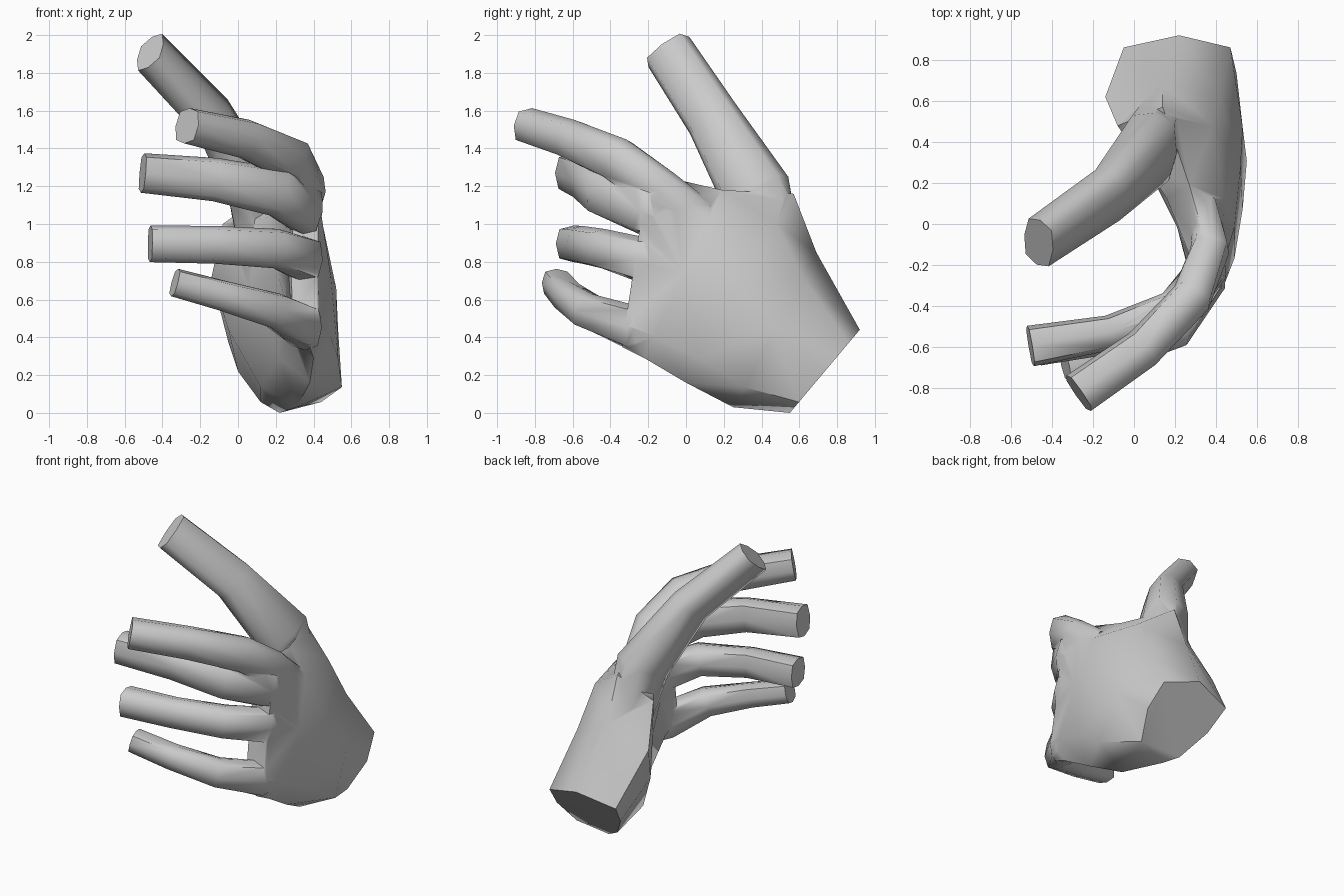
import bpy, bmesh, math
from mathutils import Vector

if "Cube" in bpy.data.objects:
    bpy.data.objects.remove(bpy.data.objects["Cube"])


def loft(name, rings):
    """Skin a list of equal-sized rings and cap both ends."""
    bm = bmesh.new()
    vs = [[bm.verts.new(p) for p in r] for r in rings]
    n = len(rings[0])
    for a, b in zip(vs, vs[1:]):
        for i in range(n):
            j = (i + 1) % n
            bm.faces.new((a[i], a[j], b[j], b[i]))
    bm.faces.new(vs[0][::-1])
    bm.faces.new(vs[-1])
    bmesh.ops.triangulate(bm, faces=[f for f in bm.faces if len(f.verts) == 4])
    bmesh.ops.recalc_face_normals(bm, faces=bm.faces)
    me = bpy.data.meshes.new(name)
    bm.to_mesh(me)
    bm.free()
    ob = bpy.data.objects.new(name, me)
    bpy.context.collection.objects.link(ob)
    return ob


def digit(name, stations, across):
    """Boxy octagonal tube; station = centre x, y, z, half width, half thickness."""
    pts = [Vector(s[:3]) for s in stations]
    rings = []
    for i, s in enumerate(stations):
        t = (pts[min(i + 1, len(pts) - 1)] - pts[max(i - 1, 0)]).normalized()
        a = Vector(across)
        a = (a - t * a.dot(t)).normalized()
        b = t.cross(a)
        ring = []
        for k in range(8):
            c, d = math.cos(k * math.pi / 4), math.sin(k * math.pi / 4)
            c = math.copysign(abs(c) ** 0.65, c) if abs(c) > 1e-6 else 0
            d = math.copysign(abs(d) ** 0.65, d) if abs(d) > 1e-6 else 0
            ring.append(pts[i] + a * c * s[3] + b * d * s[4])
        rings.append(ring)
    return loft(name, rings)


def palm_ring(low, high, inner, back):
    """Cross-section from little-finger edge to thumb edge, x given per side."""
    low, high = Vector(low), Vector(high)
    ts = (0.13, 0.5, 0.84)

    def at(t, x):
        p = low.lerp(high, t)
        p.x = x
        return p
    return ([low] + [at(t, x) for t, x in zip(ts, inner)] + [high]
            + [at(t, x) for t, x in zip(ts[::-1], back[::-1])])


# Palm and wrist stump
hand = loft("hand", [
    palm_ring((.22, .55, .0), (.22, .92, .44), (.12, .0, -.05), (.44, .50, .47)),
    palm_ring((.31, .25, .03), (.14, .69, .85), (.12, -.05, -.14), (.55, .53, .42)),
    palm_ring((.38, .0, .16), (.14, .57, 1.16), (.22, .06, -.08), (.53, .52, .38)),
    palm_ring((.40, -.22, .29), (.27, .19, 1.18), (.28, .21, .16), (.49, .49, .44)),
    palm_ring((.38, -.34, .35), (.38, -.20, 1.27), (.29, .28, .30), (.43, .42, .43)),
])

# Thumb
parts = [digit("thumb", [
    (.13, .47, .80, .15, .12),
    (.08, .37, 1.17, .19, .135),
    (-.13, .14, 1.56, .145, .10),
    (-.465, -.09, 1.91, .135, .09),
], (0, .75, .66))]

# Fingers, curling towards the palm
fingers = {
    "index_finger": [
        (.35, .08, 1.03, .10, .06), (.37, -.13, 1.17, .12, .095),
        (.28, -.36, 1.34, .12, .10), (.04, -.61, 1.45, .105, .10),
        (-.27, -.825, 1.52, .095, .105)],
    "middle_finger": [
        (.37, .0, .98, .12, .06), (.36, -.21, 1.07, .13, .095),
        (.20, -.43, 1.17, .13, .11), (-.12, -.53, 1.235, .115, .085),
        (-.505, -.595, 1.27, .105, .10)],
    "ring_finger": [
        (.37, .0, .78, .11, .06), (.36, -.23, .81, .12, .095),
        (.20, -.44, .87, .105, .10), (-.12, -.55, .89, .10, .085),
        (-.465, -.595, .895, .097, .095)],
    "little_finger": [
        (.38, -.06, .47, .11, .06), (.36, -.28, .45, .12, .09),
        (.20, -.52, .54, .095, .09), (-.08, -.63, .62, .08, .08),
        (-.335, -.69, .69, .075, .075)],
}
parts += [digit(n, s, (0, 0, 1)) for n, s in fingers.items()]

# Merge the digits into the palm as one skin
for p in parts:
    m = hand.modifiers.new("join_" + p.name, 'BOOLEAN')
    m.operation = 'UNION'
    m.solver = 'EXACT'
    m.object = p
bpy.context.view_layer.objects.active = hand
hand.select_set(True)
for m in list(hand.modifiers):
    bpy.ops.object.modifier_apply(modifier=m.name)
for p in parts:
    bpy.data.objects.remove(p)
bpy.ops.object.shade_smooth_by_angle(angle=math.radians(62))
